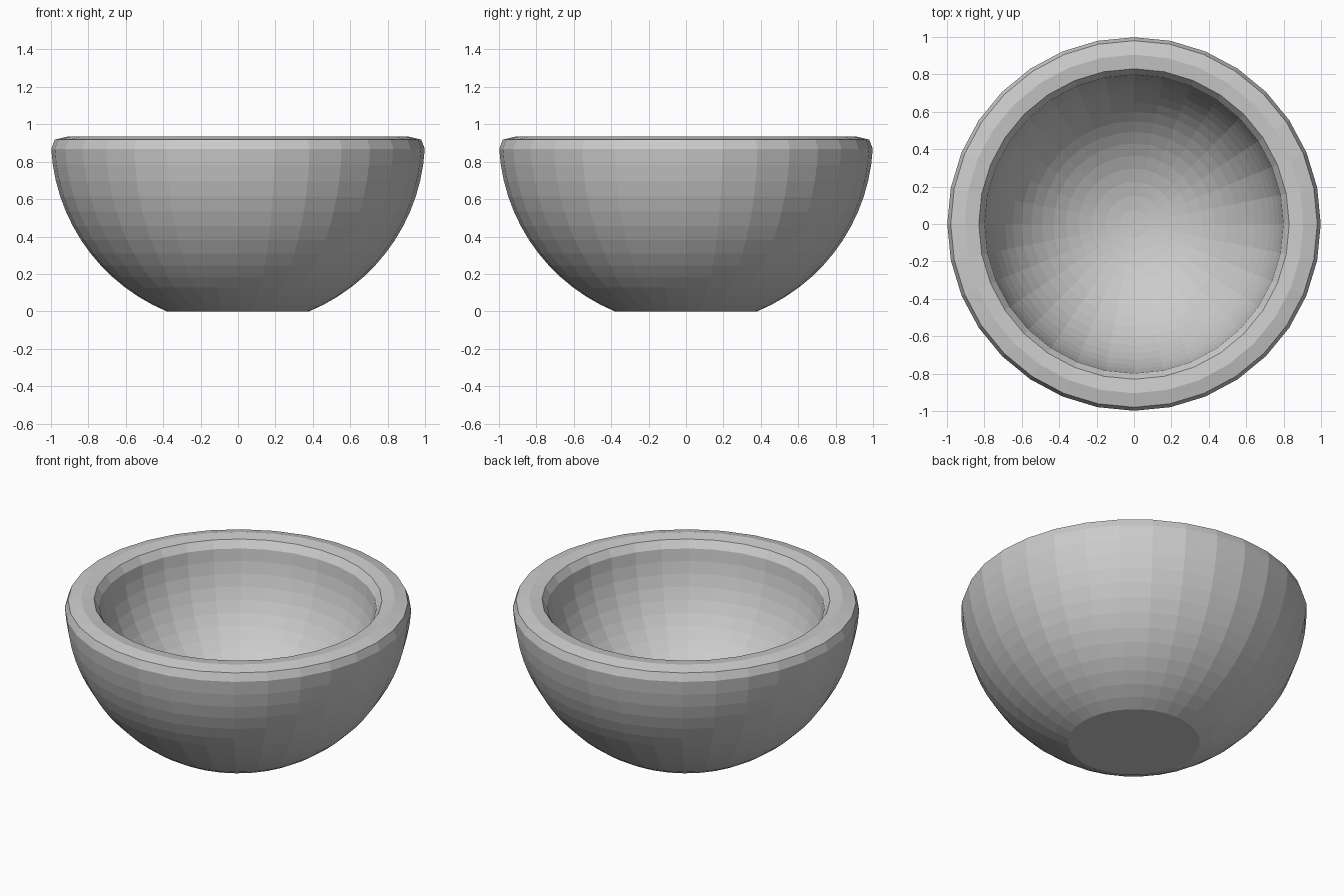
import bpy, bmesh, math

if "Cube" in bpy.data.objects:
    bpy.data.objects.remove(bpy.data.objects["Cube"])

SEG = 32        # sides around the bowl
CZ = 0.925      # height of the sphere centre
R_OUT, R_IN = 1.0, 0.8


def arc(radius, start, end, steps):
    """Points (r, z) on a sphere profile, angles in degrees below the equator."""
    pts = []
    for i in range(steps + 1):
        a = math.radians(start + (end - start) * i / steps)
        pts.append((radius * math.cos(a), CZ - radius * math.sin(a)))
    return pts


def lathe(name, profile):
    """Spin a profile around z; points at r = 0 merge into poles."""
    bm = bmesh.new()
    verts = [bm.verts.new((r, 0, z)) for r, z in profile]
    edges = [bm.edges.new(p) for p in zip(verts, verts[1:])]
    bmesh.ops.spin(bm, geom=verts + edges, cent=(0, 0, 0), axis=(0, 0, 1),
                   angle=math.tau, steps=SEG)
    bmesh.ops.remove_doubles(bm, verts=bm.verts, dist=1e-4)
    bmesh.ops.recalc_face_normals(bm, faces=bm.faces)
    mesh = bpy.data.meshes.new(name)
    bm.to_mesh(mesh)
    bm.free()
    obj = bpy.data.objects.new(name, mesh)
    bpy.context.collection.objects.link(obj)
    return obj


# Flat foot, round outer wall, bevelled rim, round inner hollow
foot_angle = math.degrees(math.asin(CZ / R_OUT))
outer = arc(R_OUT, foot_angle, 3.2, 13)
rim = [(0.98, 0.918), (0.905, 0.936), (0.83, 0.926)]
inner = arc(R_IN, 3.2, 90, 16)
inner[-1] = (0, CZ - R_IN)
lathe("bowl", [(0, 0)] + outer + rim + inner)
